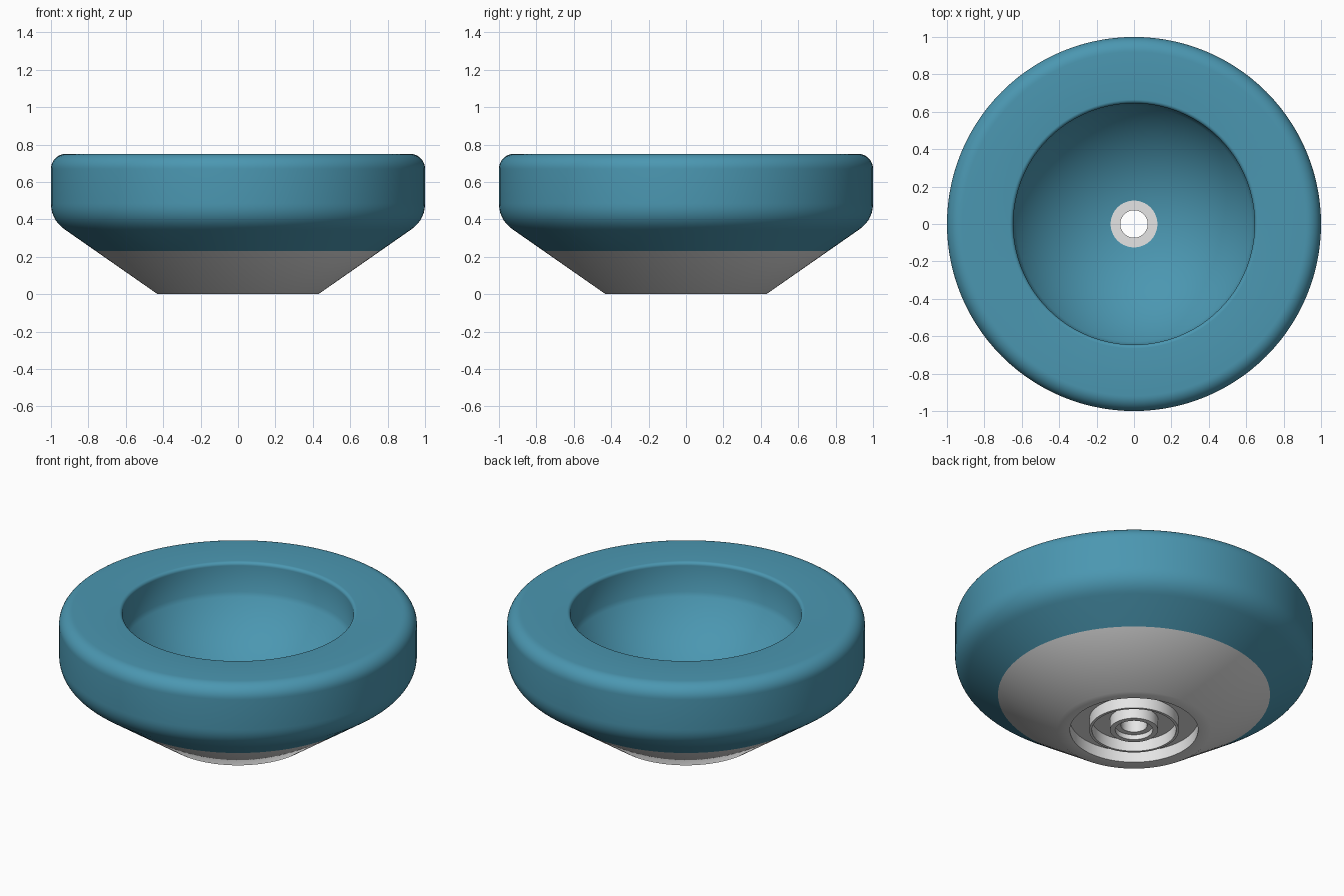
import bpy, math

if "Cube" in bpy.data.objects:
    bpy.data.objects.remove(bpy.data.objects["Cube"])

SEG = 112


def material(name, rgb):
    m = bpy.data.materials.new(name)
    m.diffuse_color = (*rgb, 1.0)
    m.use_nodes = True
    m.node_tree.nodes["Principled BSDF"].inputs["Base Color"].default_value = m.diffuse_color
    return m


def curve(a, c, b, n=10):
    """Quadratic fillet from a to b with corner c."""
    pts = []
    for i in range(n + 1):
        t = i / n
        pts.append(tuple((1 - t) ** 2 * a[k] + 2 * t * (1 - t) * c[k] + t * t * b[k] for k in (0, 1)))
    return pts


def arc(cx, cz, rad, a0, a1, n=10):
    angles = [math.radians(a0 + (a1 - a0) * i / n) for i in range(n + 1)]
    return [(cx + rad * math.cos(a), cz + rad * math.sin(a)) for a in angles]


def lathe(name, profile, mat):
    """Revolve an (r, z) profile about the z axis."""
    n = len(profile)
    verts = []
    for s in range(SEG):
        a = 2 * math.pi * s / SEG
        verts += [(r * math.cos(a), r * math.sin(a), z) for r, z in profile]
    faces = []
    for s in range(SEG):
        t = (s + 1) % SEG
        for i in range(n - 1):
            faces.append((s * n + i, t * n + i, t * n + i + 1, s * n + i + 1))
    me = bpy.data.meshes.new(name)
    me.from_pydata(verts, [], faces)
    me.materials.append(mat)
    ob = bpy.data.objects.new(name, me)
    bpy.context.collection.objects.link(ob)
    bpy.ops.object.select_all(action='DESELECT')
    ob.select_set(True)
    bpy.context.view_layer.objects.active = ob
    bpy.ops.object.shade_smooth_by_angle(angle=math.radians(35))
    return ob


teal = material("teal", (0.070, 0.309, 0.440))
light_grey = material("light grey", (0.78, 0.78, 0.78))

# Teal bowl: outer cone, rounded side, flat rim, short wall, spherical cavity
bowl = [(0.76, 0.23)]
bowl += curve((0.925, 0.345), (1.0, 0.397), (1.0, 0.485))
bowl += arc(0.92, 0.67, 0.08, 0, 90)
bowl += arc(0.665, 0.73, 0.02, 90, 180, 6)
R, wall_z = 0.745, 0.57
centre_z = wall_z + math.sqrt(R * R - 0.645 ** 2)
start = -math.degrees(math.acos(0.645 / R))
end = -math.degrees(math.acos(0.125 / R))
bowl += arc(0, centre_z, R, start, end, 22)
lathe("bowl_body", bowl, teal)

# Grey base: drain ring, through hole, concentric underside rings, lower cone
z_drain = bowl[-1][1]
base = [(0.125, z_drain), (0.073, z_drain), (0.073, 0.03),
        (0.105, 0.03), (0.105, 0.0), (0.134, 0.0), (0.134, 0.07),
        (0.235, 0.07), (0.235, 0.0), (0.25, 0.0), (0.25, 0.07),
        (0.358, 0.07), (0.358, 0.0), (0.43, 0.0), (0.76, 0.23)]
lathe("drain_base", base, light_grey)
